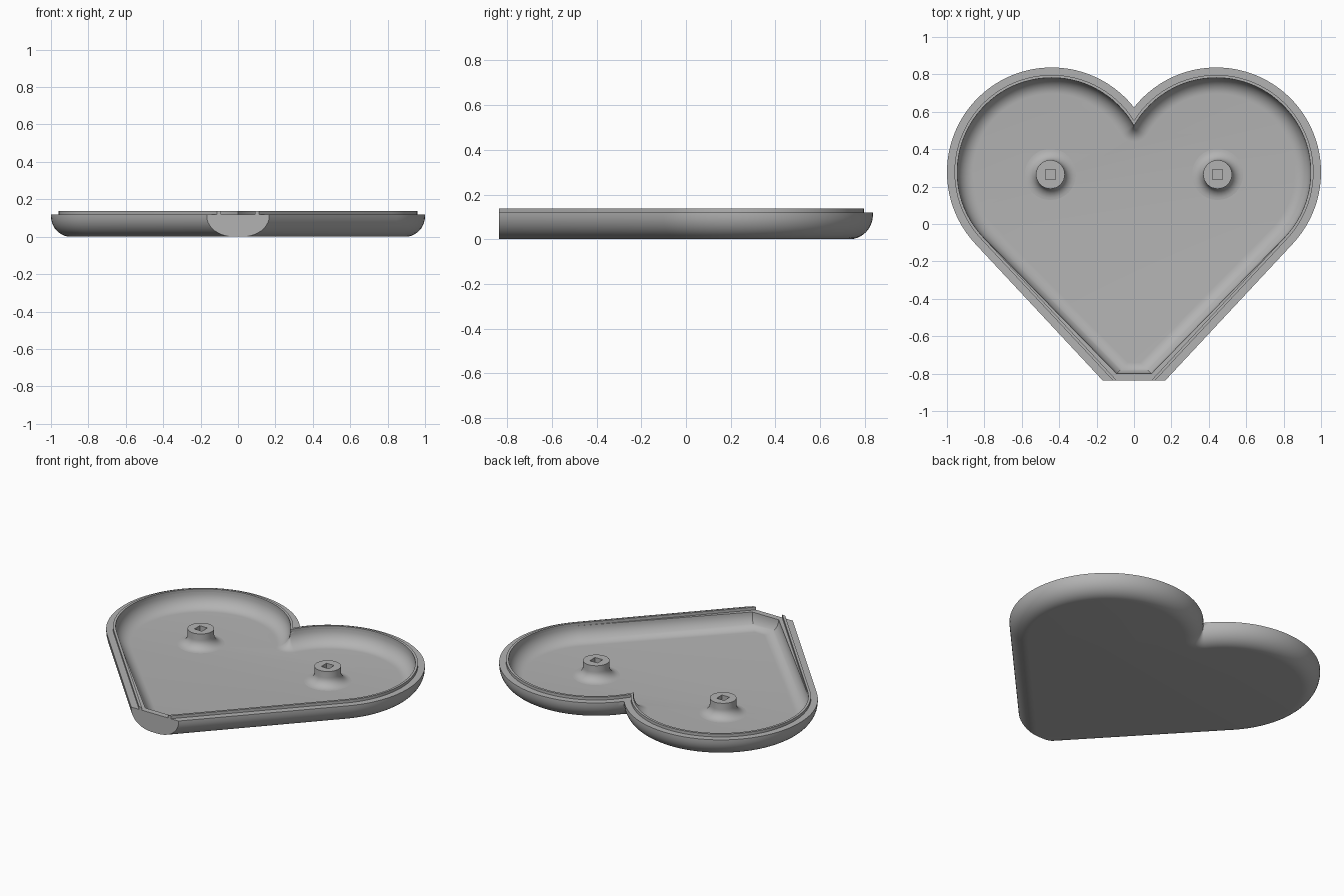
import bpy, bmesh, math
from math import sin, cos, pi, radians

if "Cube" in bpy.data.objects:
    bpy.data.objects.remove(bpy.data.objects["Cube"])

# Heart: two circles, tangent lines, cut-off tip
R, CX, CY = 0.56, 0.44, 0.277
TIP = -0.837
TAN = radians(-43)
NX, NY = cos(TAN), sin(TAN)

grey = bpy.data.materials.new("light_grey")
grey.diffuse_color = (0.45, 0.45, 0.45, 1)
grey.use_nodes = True
grey.node_tree.nodes["Principled BSDF"].inputs["Base Color"].default_value = grey.diffuse_color


def half_outline(b, e, cut, skew=0.0):
    """Right half from tip to notch: mitred inset b, then rounded inset e."""
    r0, r = R - b, R - b - e
    tx, ty = CX + r * NX, CY + r * NY
    pts = [(tx + (ty - cut) * NY / NX - skew, cut)]
    end = math.acos(-CX / r0)
    for i in range(49):
        a = TAN + (end - TAN) * i / 48
        pts.append((CX + r * cos(a), CY + r * sin(a)))
    # rounded turn about the notch point
    ny = CY + r0 * sin(end)
    a0 = end - pi
    for i in range(1, 7):
        a = a0 + (-pi / 2 - a0) * i / 6
        pts.append((e * cos(a), ny + e * sin(a)))
    return pts


def outline(b, e, cut, skew=0.0):
    half = half_outline(b, e, cut, skew)
    return half + [(-x, y) for x, y in reversed(half[:-1])]


def loft(name, rings, closed=True, caps=True, wrap=False):
    """Skin a list of (outline, z) rings."""
    bm = bmesh.new()
    loops = [[bm.verts.new((x, y, z)) for x, y in pts] for pts, z in rings]
    n = len(loops[0])
    pairs = list(zip(loops, loops[1:]))
    if wrap:
        pairs.append((loops[-1], loops[0]))
    for lo, hi in pairs:
        for i in range(n if closed else n - 1):
            j = (i + 1) % n
            bm.faces.new((lo[i], lo[j], hi[j], hi[i]))
    if caps and closed:
        bm.faces.new(loops[0][::-1])
        bm.faces.new(loops[-1])
    if caps and not closed:
        bm.faces.new([l[0] for l in loops])
        bm.faces.new([l[-1] for l in loops][::-1])
    bmesh.ops.remove_doubles(bm, verts=bm.verts, dist=1e-5)
    bmesh.ops.recalc_face_normals(bm, faces=bm.faces)
    me = bpy.data.meshes.new(name)
    bm.to_mesh(me)
    bm.free()
    ob = bpy.data.objects.new(name, me)
    bpy.context.collection.objects.link(ob)
    me.materials.append(grey)
    bpy.context.view_layer.objects.active = ob
    ob.select_set(True)
    bpy.ops.object.shade_smooth_by_angle(angle=radians(32))
    ob.select_set(False)
    return ob


# Tray: rounded underside, flat rim, hollow with a filleted floor
RIM, FLOOR = 0.12, 0.03
rings = []
for i in range(11):
    t = pi / 2 * i / 10
    rings.append((outline(0, 0.105 * (1 - sin(t)), TIP), 0.11 * (1 - cos(t))))
rings.append((outline(0, 0, TIP), RIM))
for i in range(11):
    t = pi / 2 * i / 10
    e = 0.085 * (1 - cos(t))
    rings.append((outline(0.055, e, -0.80 + 0.7 * e, 0.033),
                  RIM - (RIM - FLOOR) * sin(t)))
loft("heart_tray", rings)

# Raised lip, open at the tip
outer, inner = outline(0.04, 0, TIP), outline(0.055, 0, TIP)
loft("rim_lip", [(outer, RIM - 0.002), (outer, 0.138),
                 (inner, 0.138), (inner, RIM - 0.002)], closed=False, wrap=True)


# Posts with flared foot and square socket
def circle(cx, cy, r, square=False):
    pts = []
    for i in range(32):
        c, s = cos(i * pi / 16), sin(i * pi / 16)
        k = r / max(abs(c), abs(s)) if square else r
        pts.append((cx + k * c, cy + k * s))
    return pts


for side, x in (("left", -0.447), ("right", 0.447)):
    y = 0.265
    rings = [(circle(x, y, 0.137), FLOOR - 0.002)]
    for i in range(9):
        t = pi / 2 * i / 8
        rings.append((circle(x, y, 0.137 - 0.06 * sin(t)),
                      FLOOR + 0.055 * (1 - cos(t))))
    rings += [(circle(x, y, 0.077), 0.125),
              (circle(x, y, 0.027, True), 0.125),
              (circle(x, y, 0.027, True), 0.05)]
    loft(side + "_post", rings)
